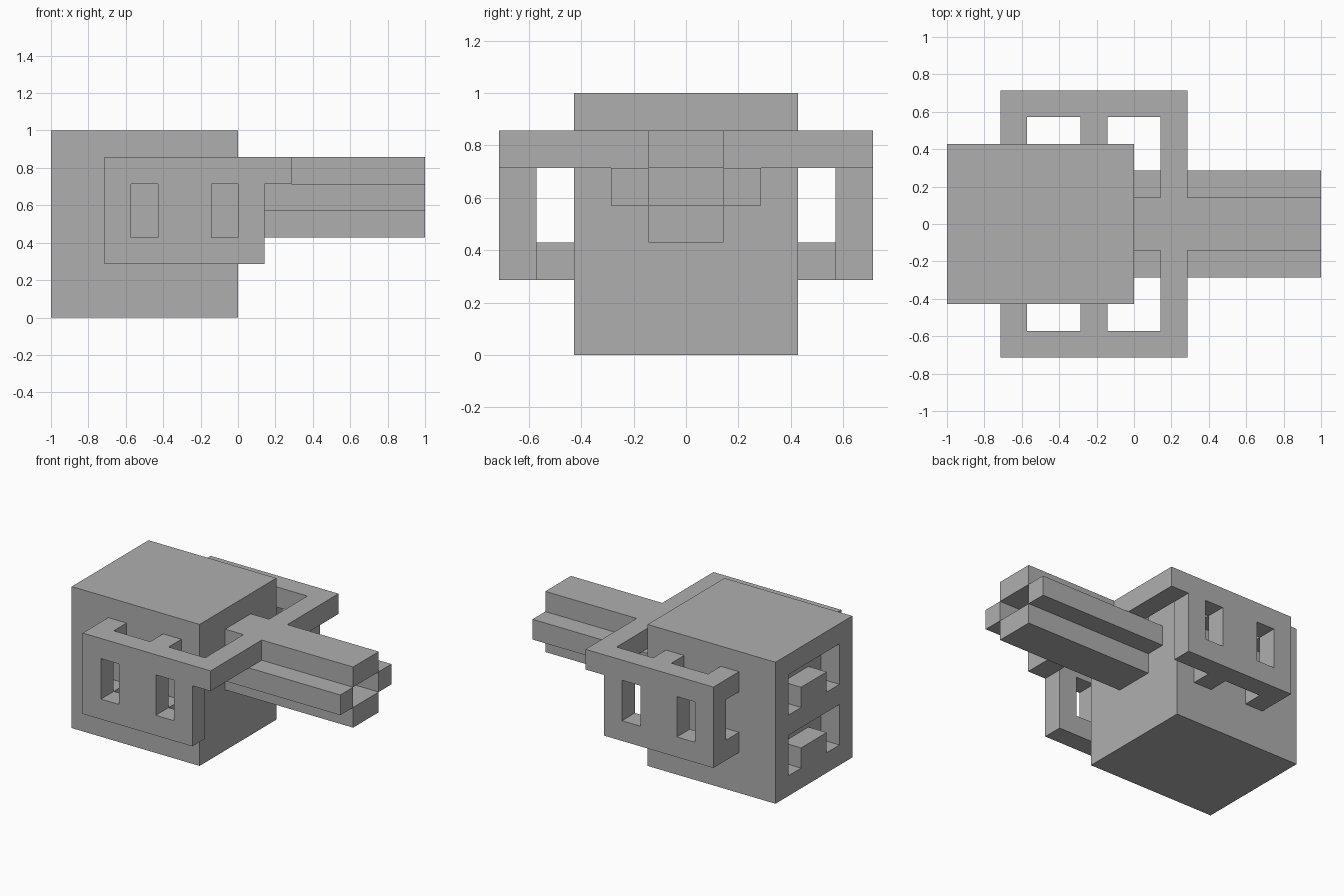
import bpy
import bmesh
from mathutils import Vector

U = 1 / 7  # size of one block

old = bpy.data.objects.get("Cube")
if old:
    bpy.data.objects.remove(old, do_unlink=True)

grey = bpy.data.materials.new("plain_grey")
grey.use_nodes = True
colour = (0.43, 0.43, 0.43, 1)
grey.diffuse_color = colour
grey.node_tree.nodes["Principled BSDF"].inputs["Base Color"].default_value = colour


def prism(name, profile, x0, x1):
    """Extrude a (y, z) profile along x; all sizes are in blocks."""
    bm = bmesh.new()
    face = bm.faces.new([bm.verts.new((x0 * U, y * U, z * U)) for y, z in profile])
    result = bmesh.ops.extrude_face_region(bm, geom=[face])
    moved = [v for v in result["geom"] if isinstance(v, bmesh.types.BMVert)]
    bmesh.ops.translate(bm, verts=moved, vec=Vector(((x1 - x0) * U, 0, 0)))
    bmesh.ops.recalc_face_normals(bm, faces=bm.faces)
    mesh = bpy.data.meshes.new(name)
    bm.to_mesh(mesh)
    bm.free()
    mesh.materials.append(grey)
    obj = bpy.data.objects.new(name, mesh)
    bpy.context.collection.objects.link(obj)
    return obj


def box(name, x, y, z):
    (y0, y1), (z0, z1) = sorted(y), z
    return prism(name, [(y0, z0), (y1, z0), (y1, z1), (y0, z1)], *x)


def cut(target, cutter):
    cutter.hide_render = True
    mod = target.modifiers.new("cut", "BOOLEAN")
    mod.operation = "DIFFERENCE"
    mod.solver = "EXACT"
    mod.object = cutter
    bpy.context.view_layer.objects.active = target
    bpy.ops.object.modifier_apply(modifier=mod.name)
    bpy.data.objects.remove(cutter, do_unlink=True)


# Main body with two arched grooves in its end face
body = box("body", (-7, 0), (-3, 3), (0, 7))
for base in (1, 4):
    arch = [(-2, 0), (-1, 0), (-1, 1), (1, 1), (1, 0), (2, 0), (2, 2), (-2, 2)]
    groove = prism("groove_cutter", [(y, z + base) for y, z in arch], -8, -6)
    cut(body, groove)

# Hollow barrel: top and bottom bars with a wing on each side
box("barrel_top", (0, 7), (-1, 1), (5, 6))
box("barrel_bottom", (0, 7), (-1, 1), (3, 4))

for side, label in ((-1, "front"), (1, "back")):
    box(f"barrel_wing_{label}", (0, 7), (side, 2 * side), (4, 5))

    # Side plate with two windows
    plate = box(f"side_plate_{label}", (-5, 1), (4 * side, 5 * side), (2, 6))
    for x in (-4, -1):
        cut(plate, box("window_cutter", (x, x + 1), (3.5 * side, 5.5 * side), (3, 5)))

    # Struts from the plate to the body
    for x in (-5, -2):
        for z in (2, 5):
            box(f"strut_{label}", (x, x + 1), (3 * side, 4 * side), (z, z + 1))

    # Arm joining the plate to the barrel
    box(f"cross_arm_{label}", (1, 2), (side, 5 * side), (5, 6))
